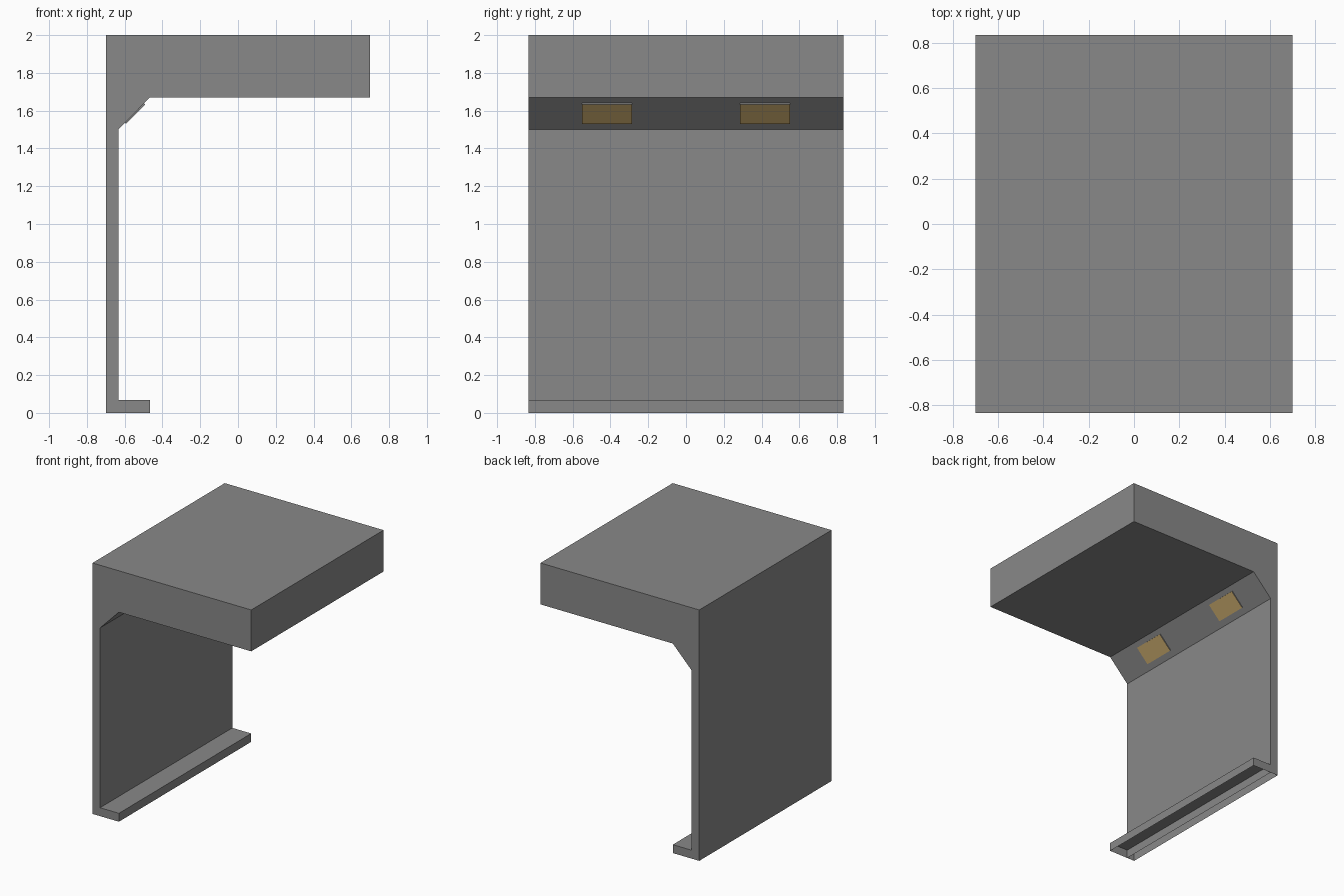
import bpy, bmesh, math
from mathutils import Vector

if "Cube" in bpy.data.objects:
    bpy.data.objects.remove(bpy.data.objects["Cube"])

W = 0.833  # half width along y


def material(name, rgb):
    m = bpy.data.materials.new(name)
    m.diffuse_color = (*rgb, 1)
    m.use_nodes = True
    m.node_tree.nodes["Principled BSDF"].inputs["Base Color"].default_value = m.diffuse_color
    return m


GREY = material("grey", (0.25, 0.25, 0.25))
TAN = material("warm_tan", (0.58, 0.40, 0.15))


def finish(name, bm, mats):
    me = bpy.data.meshes.new(name)
    bm.to_mesh(me)
    bm.free()
    for m in mats:
        me.materials.append(m)
    ob = bpy.data.objects.new(name, me)
    bpy.context.collection.objects.link(ob)
    return ob


def extrude_profile(name, pts, y0, y1, skip=(), caps=True, accent=None):
    """Sweep an anticlockwise x-z profile along y; edges in skip stay open."""
    bm = bmesh.new()
    a = [bm.verts.new((x, y0, z)) for x, z in pts]
    b = [bm.verts.new((x, y1, z)) for x, z in pts]
    n = len(pts)
    if caps:
        bm.faces.new(a)
        bm.faces.new(b[::-1])
    for i in range(n):
        if i in skip:
            continue
        j = (i + 1) % n
        f = bm.faces.new((a[j], a[i], b[i], b[j]))
        if i == accent:
            f.material_index = 1
    return finish(name, bm, [GREY, TAN] if accent is not None else [GREY])


# Canopy slab, thin back wall and foot in one profile, underside left open
frame = [(-0.7, 0), (-0.633, 0), (-0.467, 0), (-0.467, 0.067), (-0.633, 0.067),
         (-0.633, 1.5), (-0.467, 1.67), (0.7, 1.67), (0.7, 2), (-0.7, 2)]
extrude_profile("shelter_frame", frame, -W, W, skip=(0, 1))

# Inner wall face continuing down behind the hollow foot
bm = bmesh.new()
bm.faces.new([bm.verts.new(c) for c in
              [(-0.633, -W, 0), (-0.633, W, 0), (-0.633, W, 0.067), (-0.633, -W, 0.067)]])
finish("foot_inner_wall", bm, [GREY])

# Two slim lamps standing proud of the sloped corner strip
lo, hi = Vector((-0.633, 1.5)), Vector((-0.467, 1.67))
slope = (hi - lo).normalized()
out = Vector((slope.y, -slope.x)) * 0.008
p, q = lo.lerp(hi, 0.21), lo.lerp(hi, 0.82)
lamp = [p, p + out, q + out, q]
for side, label in ((-1, "front"), (1, "back")):
    c = 0.418 * side
    extrude_profile(label + "_lamp", [tuple(v) for v in lamp],
                    c - 0.132, c + 0.132, skip=(3,), accent=1)
